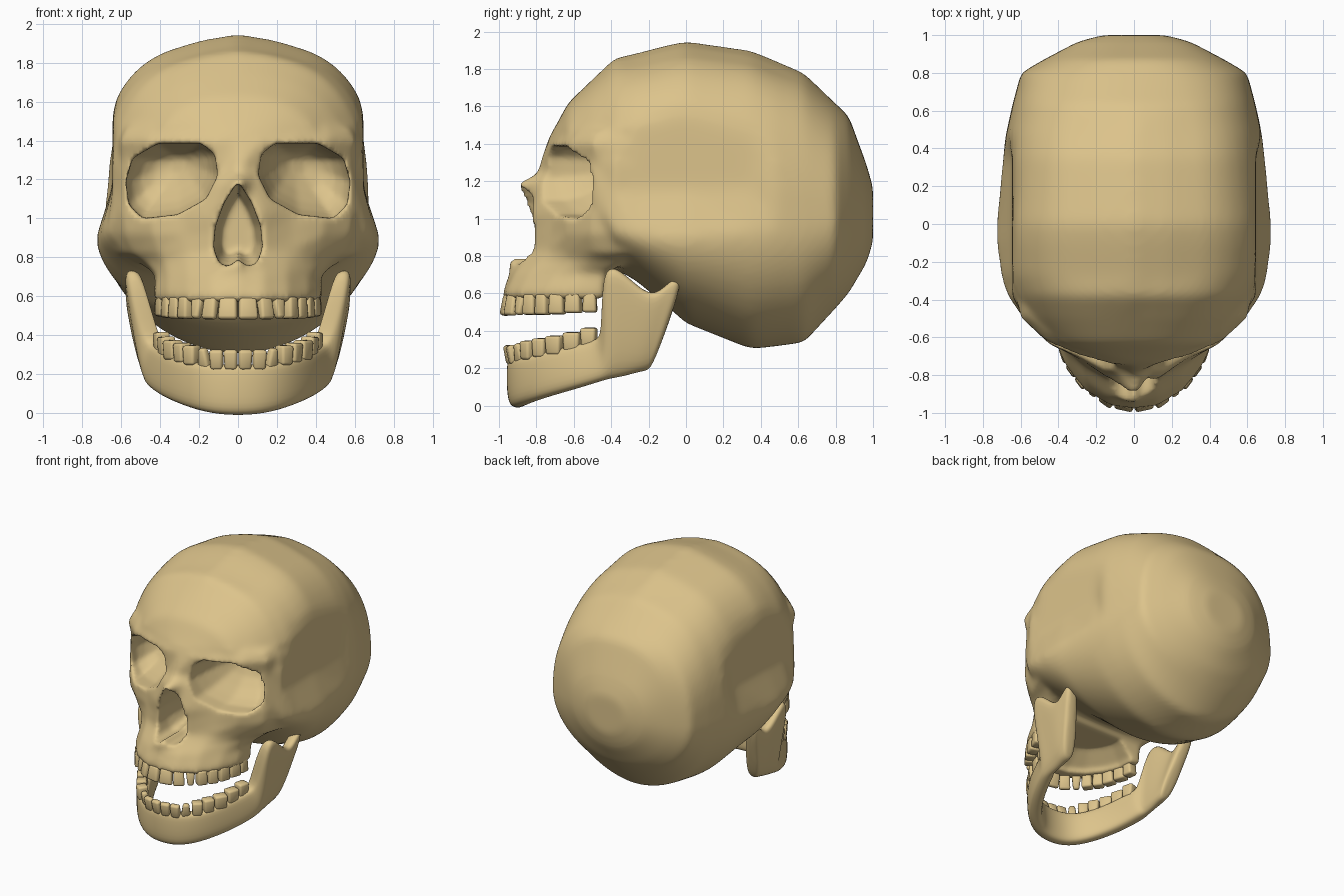
import bpy, bmesh, math
from mathutils import Matrix, Vector

if "Cube" in bpy.data.objects:
    bpy.data.objects.remove(bpy.data.objects["Cube"])

bone = bpy.data.materials.new("bone")
bone.diffuse_color = (0.72, 0.55, 0.26, 1)
bone.use_nodes = True
bone.node_tree.nodes["Principled BSDF"].inputs["Base Color"].default_value = bone.diffuse_color


def add_object(name, bm):
    bmesh.ops.recalc_face_normals(bm, faces=bm.faces)
    me = bpy.data.meshes.new(name)
    bm.to_mesh(me)
    bm.free()
    ob = bpy.data.objects.new(name, me)
    bpy.context.collection.objects.link(ob)
    me.materials.append(bone)
    return ob


def loft(bm, rings):
    rows = [[bm.verts.new(p) for p in r] for r in rings]
    n = len(rows[0])
    for a, b in zip(rows, rows[1:]):
        for i in range(n):
            j = (i + 1) % n
            bm.faces.new((a[i], a[j], b[j], b[i]))
    bm.faces.new(rows[0])
    bm.faces.new(rows[-1][::-1])


def mirrored(half):
    return half + [(-x, y) for x, y in reversed(half[1:])]


def apply_mods(ob):
    dg = bpy.context.evaluated_depsgraph_get()
    me = bpy.data.meshes.new_from_object(ob.evaluated_get(dg))
    ob.modifiers.clear()
    ob.data = me


def smooth(ob, angle=60):
    bpy.ops.object.select_all(action='DESELECT')
    ob.select_set(True)
    bpy.context.view_layer.objects.active = ob
    bpy.ops.object.shade_smooth_by_angle(angle=math.radians(angle))


# Braincase: upright sections from back to front (y, bottom, middle, top, half width)
sections = [
    (1.00, 0.87, 1.02, 1.17, 0.17), (0.965, 0.76, 1.02, 1.29, 0.30),
    (0.87, 0.60, 1.00, 1.55, 0.48), (0.80, 0.52, 0.98, 1.615, 0.60),
    (0.63, 0.335, 0.96, 1.78, 0.645), (0.47, 0.315, 0.94, 1.85, 0.68),
    (0.35, 0.30, 0.93, 1.90, 0.695), (0.00, 0.44, 0.90, 1.95, 0.73),
    (-0.10, 0.53, 0.90, 1.93, 0.73), (-0.27, 0.67, 0.92, 1.885, 0.71),
    (-0.38, 0.73, 0.95, 1.86, 0.67), (-0.50, 0.80, 1.10, 1.745, 0.585),
    (-0.63, 0.88, 1.20, 1.62, 0.45), (-0.70, 1.10, 1.30, 1.49, 0.26),
    (-0.735, 1.20, 1.33, 1.43, 0.12)]


def braincase_ring(y, zb, zm, zt, w, n=48):
    ring = []
    for i in range(n):
        a = 2 * math.pi * i / n
        c, s = math.cos(a), math.sin(a)
        mid = min(1, max(0, (0.8 - y) / 0.3)) * min(1, max(0, (y + 0.55) / 0.3))
        e = 2 / (2.45 + .5 * mid if s > 0 else 1.9)
        x = w * math.copysign(abs(c) ** e, c)
        z = zm + (zt - zm if s > 0 else zm - zb) * math.copysign(abs(s) ** e, s)
        if s > 0:  # slight ridge along the top
            z -= .04 * mid * min(1, abs(x) / (.4 * w)) * s
        if -0.4 < y < 0.4:  # flattened temples
            lim = 0.645 + 0.09 * min(1, max(0, (1.06 - z) / 0.16))
            x = max(-lim, min(lim, x))
        ring.append((x, y, z))
    return ring


# Face: flat outlines by height, from the centre line round to the side
face = {
    0.57: [(0, -.98), (.13, -.96), (.26, -.88), (.36, -.75), (.42, -.61), (.435, -.44)],
    0.61: [(0, -.98), (.13, -.96), (.26, -.88), (.365, -.75), (.425, -.61), (.435, -.44)],
    0.71: [(0, -.945), (.13, -.915), (.25, -.835), (.36, -.695), (.415, -.57), (.43, -.42)],
    0.78: [(0, -.955), (.12, -.86), (.26, -.77), (.38, -.64), (.48, -.50), (.53, -.30)],
    0.82: [(0, -.84), (.13, -.82), (.27, -.74), (.41, -.63), (.54, -.49), (.62, -.30)],
    0.92: [(0, -.83), (.13, -.815), (.28, -.72), (.44, -.64), (.58, -.51), (.66, -.30)],
    1.02: [(0, -.85), (.13, -.82), (.28, -.71), (.45, -.635), (.59, -.50), (.66, -.30)],
    1.18: [(0, -.925), (.08, -.80), (.25, -.69), (.45, -.59), (.59, -.45), (.65, -.29)],
    1.24: [(0, -.80), (.09, -.745), (.25, -.69), (.45, -.59), (.59, -.455), (.64, -.29)],
    1.40: [(0, -.745), (.12, -.74), (.30, -.695), (.47, -.62), (.60, -.50), (.64, -.30)],
    1.47: [(0, -.705), (.12, -.695), (.30, -.645), (.46, -.575), (.57, -.485), (.62, -.30)]}

bm = bmesh.new()
loft(bm, [braincase_ring(*s) for s in sections])
loft(bm, [[(x, y, z) for x, y in mirrored(h)] for z, h in face.items()])
skull = add_object("skull", bm)

# Eye socket cutters: rounded bowl, deepest up and inward
rim = [(.105, 1.22), (.12, 1.33), (.19, 1.385), (.41, 1.385), (.54, 1.31),
       (.575, 1.19), (.56, 1.07), (.49, 1.00), (.31, 1.02), (.165, 1.10)]
cutters = []
for side in (1, -1):
    bm = bmesh.new()
    rings = []
    for k, depth in ((1, None), (1, .04), (.9, .12), (.75, .19), (.5, .26), (.2, .30)):
        ring = []
        for x, z in rim:
            cx, cz = .34 - .05 * (1 - k), 1.19 + .10 * (1 - k)
            px, pz = cx + (x - .34) * k, cz + (z - 1.19) * k
            y = -1.1 if depth is None else -.73 + .55 * (px - .1) + depth
            ring.append((side * px, y, pz))
        rings.append(ring)
    loft(bm, rings)
    cutters.append(add_object("socket_cutter", bm))

# Nose opening cutter: pear shape with a notch for the spine
pear = [(0, .79), (.045, .755), (.095, .765), (.125, .85), (.115, .96), (.07, 1.08), (0, 1.19)]
outline = pear + [(-x, z) for x, z in reversed(pear[1:-1])]
bm = bmesh.new()
loft(bm, [[(x * k, y, .95 + (z - .95) * k) for x, z in outline]
          for y, k in ((-1.2, 1), (-.7, 1), (-.5, .7))])
cutters.append(add_object("nose_cutter", bm))

# Palate cutter: hollow inside the upper tooth row, open at the back
bm = bmesh.new()
loft(bm, [[(x * k, -.4 + (y + .4) * k if y < -.45 else -.3, z)
           for x, y in mirrored(face[0.57])]
          for z, k in ((.5, .84), (.6, .80), (.69, .55))])
cutters.append(add_object("palate_cutter", bm))


def remesh(voxel, rounds):
    m = skull.modifiers.new("blend", 'REMESH')
    m.mode, m.voxel_size = 'VOXEL', voxel
    s = skull.modifiers.new("soften", 'SMOOTH')
    s.factor, s.iterations = 0.5, rounds


# Fuse braincase and face, even out the dome, carve the openings, soften the rims
remesh(0.02, 5)
apply_mods(skull)
dome = skull.vertex_groups.new(name="dome")
dome.add([v.index for v in skull.data.vertices
          if v.co.y > -0.3 or v.co.z > 1.5], 1.0, 'REPLACE')
m = skull.modifiers.new("even", 'SMOOTH')
m.factor, m.iterations, m.vertex_group = 0.5, 18, "dome"
apply_mods(skull)
for c in cutters:
    m = skull.modifiers.new("carve", 'BOOLEAN')
    m.operation, m.object, m.solver = 'DIFFERENCE', c, 'EXACT'
apply_mods(skull)
for c in cutters:
    bpy.data.objects.remove(c)
remesh(0.016, 4)
apply_mods(skull)
smooth(skull, 80)

# Lower jaw: stations (bottom point, top point) from chin to hinge, mirrored
half = [((0, -.905, -.015), (0, -.925, .25)), ((.14, -.885, -.005), (.15, -.895, .25)),
        ((.27, -.78, .035), (.27, -.80, .275)), ((.375, -.60, .085), (.355, -.64, .315)),
        ((.425, -.47, .125), (.41, -.475, .35)), ((.435, -.42, .14), (.44, -.445, .38)),
        ((.44, -.385, .145), (.54, -.452, .735)), ((.44, -.33, .155), (.55, -.37, .75)),
        ((.44, -.28, .17), (.545, -.25, .63)),
        ((.44, -.24, .18), (.54, -.16, .585)), ((.44, -.21, .185), (.545, -.07, .69)),
        ((.44, -.175, .21), (.545, 0, .69))]
flip = lambda p: (-p[0], p[1], p[2])
full = [(flip(b), flip(t)) for b, t in reversed(half[1:])] + half
section = [(0, -.5), (0, .5), (.15, 1), (.85, .85), (1, .6), (1, -.6), (.85, -.9), (.15, -1)]
rings = []
for i, (b, t) in enumerate(full):
    tan = Vector(full[min(i + 1, len(full) - 1)][0]) - Vector(full[max(i - 1, 0)][0])
    out = Vector((tan.y, -tan.x, 0)).normalized()
    rings.append([Vector(b).lerp(Vector(t), u) + out * (o * .058) for u, o in section])
bm = bmesh.new()
loft(bm, rings)
jaw = add_object("lower_jaw", bm)
jaw.modifiers.new("round", 'SUBSURF').levels = 2
apply_mods(jaw)
smooth(jaw, 80)


# Teeth: rounded blocks set along an arch, mirrored
def along(path, d):
    for a, b in zip(path, path[1:]):
        a, b = Vector(a), Vector(b)
        seg = (b - a).length
        if d <= seg or b == Vector(path[-1]):
            return a + (b - a) * (d / seg), b - a
        d -= seg


def teeth(name, path, widths, height, up):
    bm = bmesh.new()
    d = 0
    for i, w in enumerate(widths):
        p, t = along(path, d + w / 2)
        d += w
        tb = bmesh.new()
        bmesh.ops.create_cube(tb, size=1)
        depth = .055 if i < 3 else .075
        for v in tb.verts:
            tip = v.co.z * up > 0
            k = .96 if tip else .84
            v.co = (v.co.x * w * k, v.co.y * depth * (.75 if tip and i < 3 else 1), v.co.z * height)
            if i == 2 and tip:  # pointed canine
                v.co.x *= .55
        bmesh.ops.bevel(tb, geom=tb.edges[:], offset=.014, segments=2, profile=.5, affect='EDGES')
        lean = .25 * up if i < 3 else .05 * up
        tb.transform(Matrix.Translation(p) @ Matrix.Rotation(math.atan2(t.y, t.x), 4, 'Z')
                     @ Matrix.Rotation(lean, 4, 'X'))
        me = bpy.data.meshes.new("tooth")
        tb.to_mesh(me)
        tb.free()
        bm.from_mesh(me)
        bpy.data.meshes.remove(me)
    ob = add_object(name, bm)
    ob.modifiers.new("mirror", 'MIRROR')
    apply_mods(ob)
    smooth(ob, 50)


teeth("upper_teeth",
      [(0, -.968, .535), (.13, -.94, .535), (.24, -.86, .54), (.335, -.73, .54), (.38, -.60, .55), (.395, -.46, .555)],
      [.105, .085, .08, .08, .08, .09, .095, .08], .11, -1)
teeth("lower_teeth",
      [(0, -.95, .275), (.13, -.925, .275), (.25, -.83, .30), (.34, -.69, .325), (.38, -.57, .35), (.405, -.47, .38)],
      [.075, .075, .08, .08, .085, .10, .10, .09], .10, 1)
